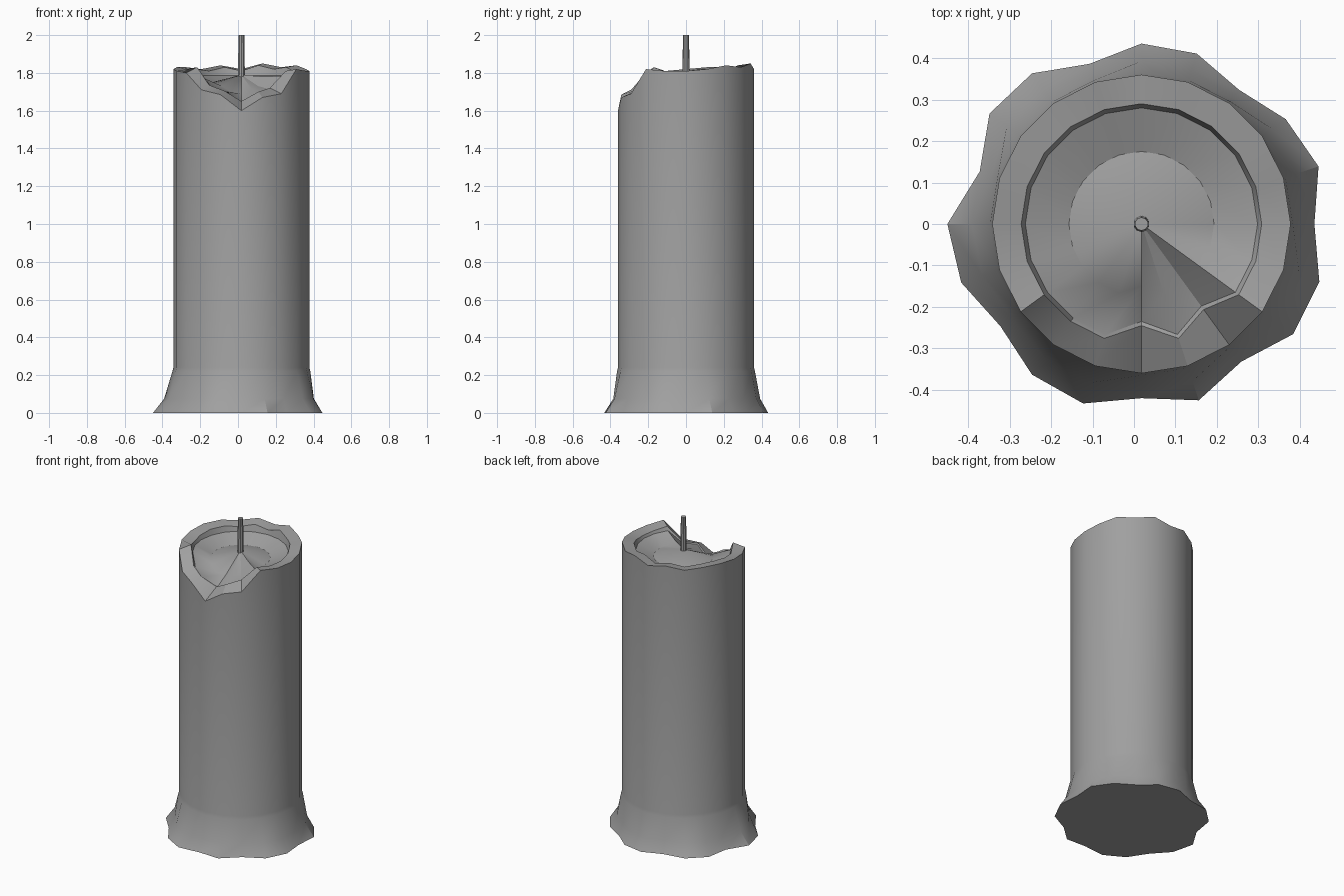
import bpy, bmesh
from math import cos, sin, radians

cube = bpy.data.objects.get("Cube")
if cube:
    bpy.data.objects.remove(cube, do_unlink=True)

CX = 0.018          # axis of the candle
SIDES = 20

mat = bpy.data.materials.new("grey wax")
mat.use_nodes = True
GREY = (0.35, 0.35, 0.35, 1)
mat.diffuse_color = GREY
mat.node_tree.nodes["Principled BSDF"].inputs["Base Color"].default_value = GREY


def finish(name, bm, angle):
    bmesh.ops.recalc_face_normals(bm, faces=bm.faces)
    me = bpy.data.meshes.new(name)
    bm.to_mesh(me)
    bm.free()
    me.materials.append(mat)
    ob = bpy.data.objects.new(name, me)
    bpy.context.collection.objects.link(ob)
    bpy.ops.object.select_all(action='DESELECT')
    ob.select_set(True)
    bpy.context.view_layer.objects.active = ob
    bpy.ops.object.shade_smooth_by_angle(angle=radians(angle))


def lathe(name, rings, sides, apex=None, angle=30):
    """Skin rings of (radius, height) pairs, counted from the front towards +x."""
    bm = bmesh.new()
    loops = []
    for ring in rings:
        loop = []
        for k, (r, z) in enumerate(ring):
            a = radians(-90 + 360 * k / sides)
            loop.append(bm.verts.new((CX + r * cos(a), r * sin(a), z)))
        loops.append(loop)
    for lo, hi in zip(loops, loops[1:]):
        for k in range(sides):
            n = (k + 1) % sides
            bm.faces.new((lo[k], lo[n], hi[n], hi[k]))
    bm.faces.new(loops[0][::-1])
    if apex:
        tip = bm.verts.new((CX, 0, apex))
        for k in range(sides):
            bm.faces.new((loops[-1][k], loops[-1][(k + 1) % sides], tip))
    else:
        bm.faces.new(loops[-1])
    finish(name, bm, angle)


def level(r, z):
    return [(r, z)] * SIDES


# Spilled wax outline and uneven rim, front vertex first
skirt = [.42, .447, .41, .452, .451, .417, .449, .43, .40, .432,
         .435, .406, .449, .453, .41, .468, .457, .42, .449, .455]
rim = [1.60, 1.67, 1.69, 1.82, 1.81, 1.81, 1.82, 1.84, 1.83, 1.85,
       1.82, 1.84, 1.82, 1.83, 1.83, 1.82, 1.81, 1.80, 1.71, 1.685]

# Rim top, inner wall and melted pool; the front is broken open by a spout
inner = [(.29, z - .01) for z in rim]
inner[0], inner[1], inner[2] = (.245, 1.65), (.29, 1.70), (.255, 1.72)
inner[17], inner[18], inner[19] = (.29, 1.83), (.29, 1.735), (.29, 1.705)
wall = [(r - .01, min(z - .005, 1.785)) for r, z in inner]
pool = [(.175, min(z, 1.745)) for r, z in wall]
pool[0], pool[1], pool[2], pool[3] = (.15, 1.69), (.175, 1.715), (.15, 1.73), (.15, 1.78)

lathe("candle_body",
      [[(r, 0) for r in skirt],
       [(.375 + .035 * (r - .4) / .07, .075) for r in skirt],
       level(.365, .22), level(.36, .24),
       [(.36, z) for z in rim], inner, wall, pool],
      SIDES, apex=1.79)

# Wick
lathe("wick", [[(.02, 1.75)] * 10, [(.016, 2.0)] * 10], 10)
